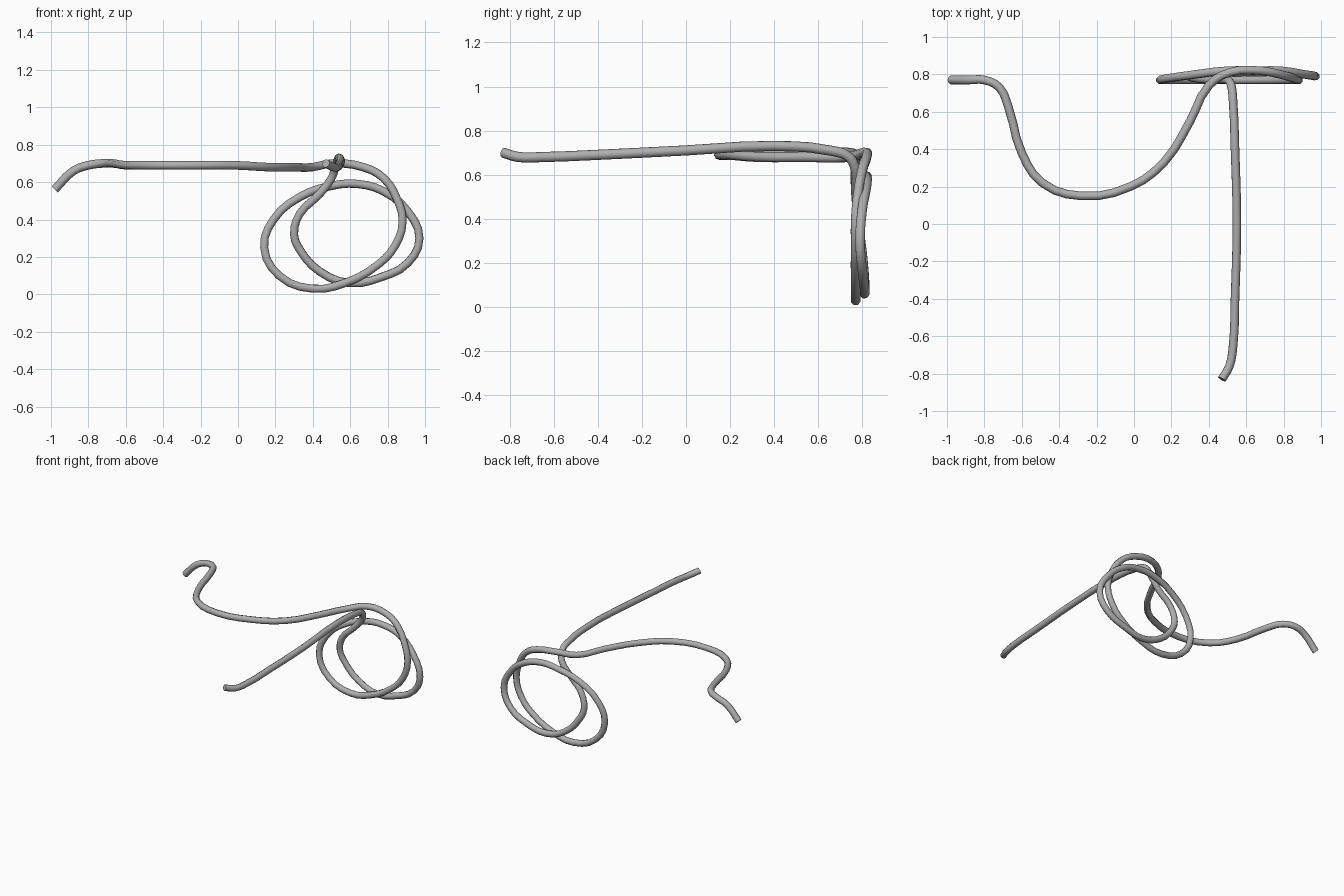
import bpy
import math

default_cube = bpy.data.objects.get("Cube")
if default_cube:
    bpy.data.objects.remove(default_cube, do_unlink=True)

CABLE_RADIUS = .023

# Single grey sheath colour
sheath = bpy.data.materials.new("cable_grey")
sheath.use_nodes = True
grey = (.43, .43, .43, 1)
sheath.diffuse_color = grey
shader = next(n for n in sheath.node_tree.nodes if n.type == 'BSDF_PRINCIPLED')
shader.inputs["Base Color"].default_value = grey
shader.inputs["Roughness"].default_value = .6

# Loose wavy end, running from its tip to the coil
wavy_end = [
    (-.98, .77, .56), (-.88, .77, .66), (-.80, .77, .69), (-.72, .73, .70),
    (-.67, .62, .70), (-.60, .38, .69), (-.49, .22, .69), (-.28, .15, .69),
    (-.02, .20, .69), (.16, .33, .68), (.30, .55, .68), (.40, .74, .68),
]

# First turn of the coil, clockwise from the top
first_turn = [
    (.51, .81, .70), (.67, .82, .68), (.78, .80, .62), (.85, .78, .51),
    (.88, .77, .39), (.84, .77, .26), (.75, .77, .16), (.57, .77, .06),
    (.40, .77, .03), (.22, .77, .10), (.14, .77, .25), (.19, .78, .40),
    (.33, .80, .52),
]

# Second turn, shifted sideways and closing at the bend
second_turn = [
    (.50, .82, .58), (.64, .82, .59), (.78, .82, .55), (.91, .80, .44),
    (.97, .79, .30), (.91, .80, .17), (.76, .81, .09), (.60, .81, .06),
    (.44, .81, .12), (.33, .80, .24), (.30, .79, .32), (.33, .78, .43),
    (.43, .77, .53), (.50, .77, .62),
]

# Straight end, bending over the coil towards the front
straight_end = [
    (.52, .74, .68), (.53, .65, .71), (.54, .40, .73), (.55, 0, .71),
    (.54, -.40, .69), (.53, -.65, .68), (.51, -.76, .68), (.47, -.83, .70),
]


def make_cable(name, points):
    """Sweep a round section along a smooth path and return it as a mesh."""
    curve = bpy.data.curves.new(name, 'CURVE')
    curve.dimensions = '3D'
    curve.resolution_u = 3
    curve.bevel_depth = CABLE_RADIUS
    curve.bevel_resolution = 2
    curve.use_fill_caps = True
    spline = curve.splines.new('BEZIER')
    spline.bezier_points.add(len(points) - 1)
    for knot, position in zip(spline.bezier_points, points):
        knot.co = position
        knot.handle_left_type = knot.handle_right_type = 'AUTO'
    curve.materials.append(sheath)
    cable = bpy.data.objects.new(name, curve)
    bpy.context.collection.objects.link(cable)
    bpy.ops.object.select_all(action='DESELECT')
    cable.select_set(True)
    bpy.context.view_layer.objects.active = cable
    bpy.context.view_layer.update()
    bpy.ops.object.convert(target='MESH')
    bpy.ops.object.shade_smooth_by_angle(angle=math.radians(60))
    return bpy.context.object


make_cable("coiled_cable", wavy_end + first_turn + second_turn + straight_end)
